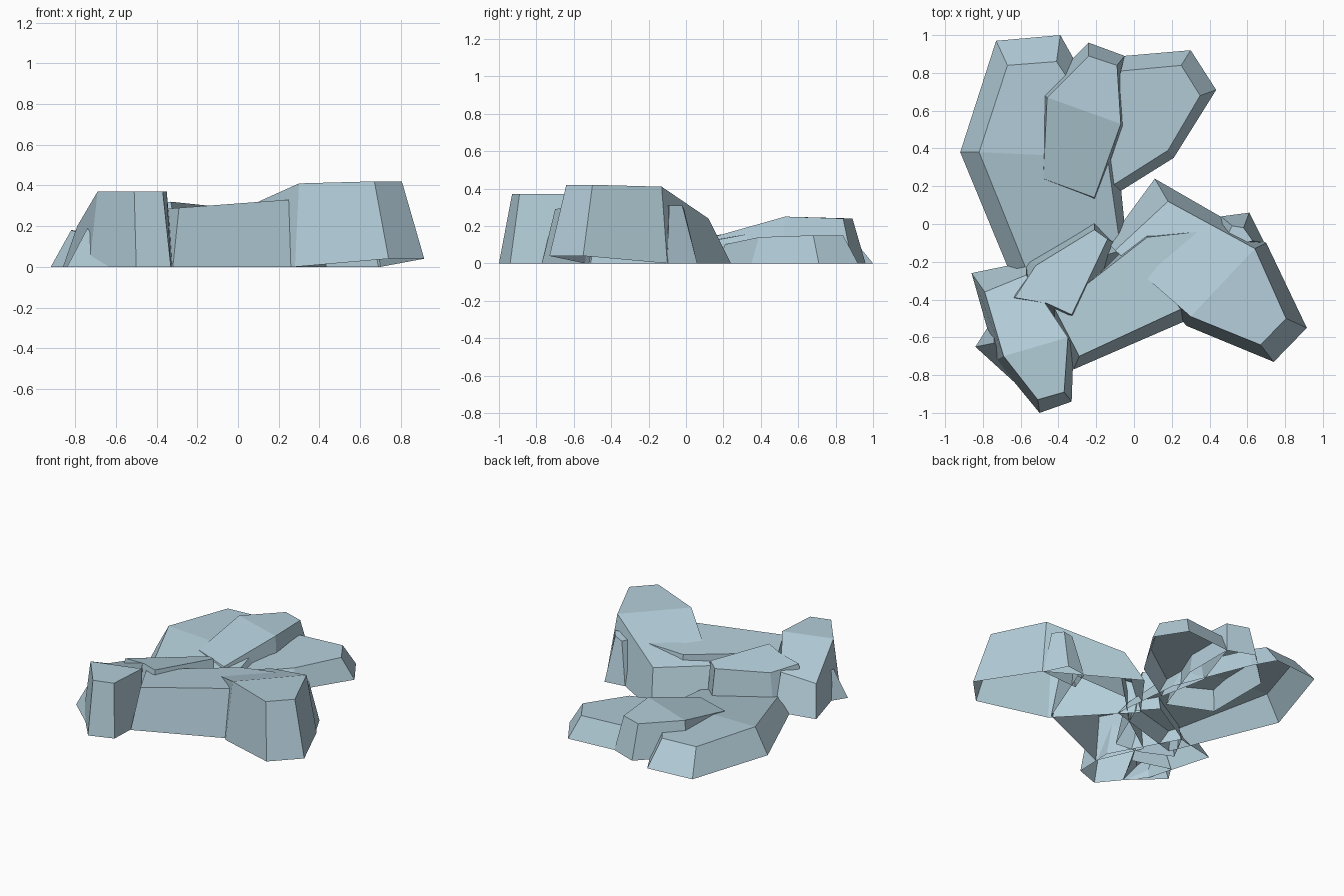
import bpy

stone = bpy.data.materials.new("blue grey stone")
stone.diffuse_color = (0.45, 0.61, 0.69, 1)


def rock(name, foot, crown, fold=None):
    """Open-bottomed faceted rock: foot ring (x, y[, z]) skinned to a crown
    ring (x, y, z); the crown is creased between the two fold corners."""
    n = len(foot)
    verts = [tuple(p) + (0,) * (3 - len(p)) for p in foot] + crown
    faces = [(i, (i + 1) % n, n + (i + 1) % n, n + i) for i in range(n)]
    top = list(range(n, 2 * n))
    if fold:
        a, b = fold
        faces += [top[a:b + 1], top[b:] + top[:a + 1]]
    else:
        faces.append(top)
    mesh = bpy.data.meshes.new(name)
    mesh.from_pydata(verts, [], faces)
    mesh.materials.append(stone)
    ob = bpy.data.objects.new(name, mesh)
    bpy.context.collection.objects.link(ob)
    return ob


# All rings run counter-clockwise seen from above.
# Long low rock at the back left
rock("back_left_rock",
     [(-.39, 1.0), (-.73, .97), (-.92, .38), (-.61, -.37), (-.03, -.20), (-.08, .30), (-.30, .84)],
     [(-.41, .86, .17), (-.67, .84, .17), (-.82, .38, .18), (-.55, -.29, .09),
      (-.07, -.14, .07), (-.14, .35, .16), (-.35, .77, .17)], (2, 5))

# Middle rock at the back
rock("back_middle_rock",
     [(-.05, .89), (-.24, .96), (-.50, .70), (-.50, .22), (-.20, .09), (-.05, .51)],
     [(-.09, .84, .24), (-.24, .89, .24), (-.46, .67, .24), (-.48, .24, .15),
      (-.21, .14, .14), (-.07, .53, .25)], (2, 5))

# Low rock at the back right
rock("back_right_rock",
     [(.435, .71), (.30, .92), (-.05, .89), (-.18, .50), (-.11, .15), (.21, .35)],
     [(.35, .68, .15), (.25, .84, .15), (-.07, .81, .15), (-.15, .50, .13),
      (-.12, .20, .10), (.18, .39, .14)])

# Tall rock on the right, its crown sloping down to the back left
rock("right_rock",
     [(.74, -.73, .04), (.915, -.55, .04), (.70, -.10), (.11, .24), (-.14, -.10), (.28, -.54)],
     [(.67, -.64, .42), (.805, -.50, .42), (.64, -.13, .41), (.18, .12, .24),
      (-.10, -.14, .23), (.30, -.49, .41)], (2, 5))

# Wide slab in the centre front
rock("centre_slab",
     [(-.32, -.77), (.28, -.51), (.48, .0), (.07, -.01), (-.16, -.24), (-.46, -.45)],
     [(-.29, -.70, .29), (.25, -.45, .33), (.44, -.03, .325), (.07, -.07, .29),
      (-.20, -.28, .29), (-.42, -.45, .28)])

# Rock between the slab and the front left rock
rock("left_middle_rock",
     [(-.10, -.10), (-.21, .02), (-.57, -.19), (-.68, -.40), (-.47, -.50), (-.28, -.52)],
     [(-.14, -.08, .30), (-.21, -.03, .28), (-.52, -.22, .26), (-.63, -.39, .29),
      (-.46, -.42, .31), (-.33, -.48, .32)])

# Tall rock at the front left
rock("front_left_rock",
     [(-.50, -1.0), (-.33, -.94), (-.32, -.66), (-.57, -.20), (-.86, -.26), (-.73, -.72)],
     [(-.51, -.93, .37), (-.37, -.89, .37), (-.35, -.60, .37), (-.57, -.27, .26),
      (-.79, -.36, .20), (-.69, -.70, .37)], (2, 5))

# Small chips leaning on the outer sides
rock("left_chip",
     [(-.62, -.85), (-.50, -.62), (-.77, -.54), (-.84, -.65)],
     [(-.66, -.76, .08), (-.56, -.64, .16), (-.74, -.58, .19), (-.74, -.63, .19)])
rock("right_chip",
     [(.69, -.10), (.61, .06), (.46, .04), (.40, -.12)],
     [(.63, -.09, .31), (.58, -.02, .31), (.52, -.01, .29), (.46, -.12, .30)])
